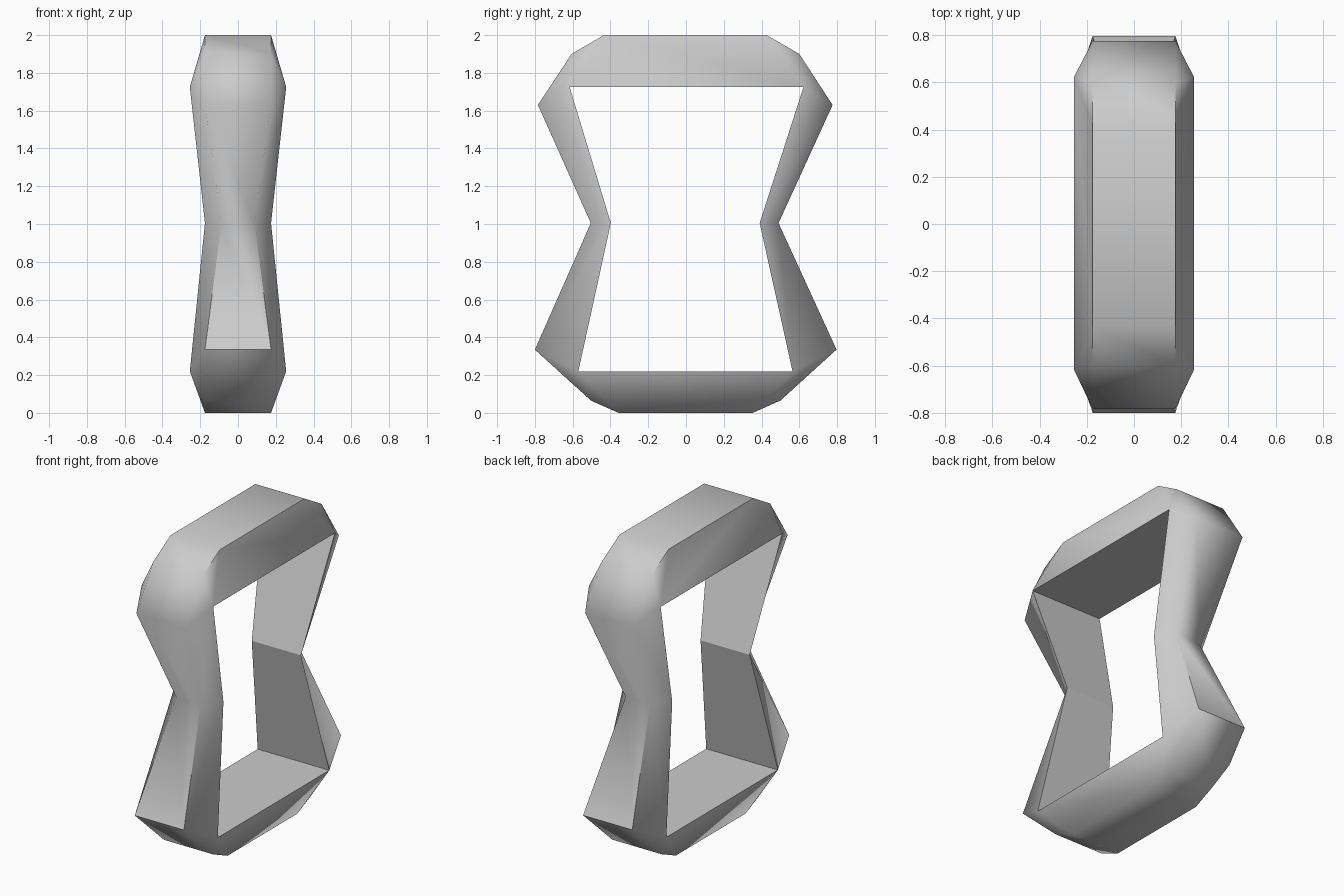
import bpy, bmesh, math

if "Cube" in bpy.data.objects:
    bpy.data.objects.remove(bpy.data.objects["Cube"])

# Right-hand and left-hand outlines (y, z, half width), paired outer corners -> inner corner
# Each group: (outer points fanning from one inner corner), inner corner
groups = [
    ([(0.427, 2.0, 0.175), (0.60, 1.90, 0.175), (0.776, 1.63, 0.175)], (0.622, 1.725, 0.255)),
    ([(0.49, 1.005, 0.087)], (0.39, 1.005, 0.175)),
    ([(0.797, 0.335, 0.175), (0.50, 0.065, 0.175), (0.353, 0.0, 0.175)], (0.564, 0.22, 0.255)),
    ([(-0.357, 0.0, 0.175), (-0.503, 0.065, 0.175), (-0.80, 0.335, 0.175)], (-0.57, 0.22, 0.255)),
    ([(-0.504, 1.005, 0.087)], (-0.398, 1.005, 0.175)),
    ([(-0.784, 1.63, 0.175), (-0.606, 1.90, 0.175), (-0.435, 2.0, 0.175)], (-0.616, 1.725, 0.255)),
]

bm = bmesh.new()


def pair(p):
    """Mirrored vertices on both sides of the frame."""
    return [bm.verts.new((s * p[2], p[0], p[1])) for s in (1, -1)]


corners = [([pair(p) for p in outer], pair(inner)) for outer, inner in groups]


def band(a, b, smooth=True):
    """Face running across the thickness between two vertex pairs."""
    bm.faces.new((a[0], b[0], b[1], a[1])).smooth = smooth


for i, (outer, inner) in enumerate(corners):
    next_outer, next_inner = corners[(i + 1) % len(corners)]
    # Corner fan: outer band and side triangles
    for a, b in zip(outer, outer[1:]):
        band(a, b)
        for s in (0, 1):
            bm.faces.new((a[s], b[s], inner[s])).smooth = True
    # Straight bar to the next corner
    band(outer[-1], next_outer[0])
    band(inner, next_inner, smooth=False)
    for s in (0, 1):
        bm.faces.new((outer[-1][s], next_outer[0][s], next_inner[s], inner[s])).smooth = True

bmesh.ops.recalc_face_normals(bm, faces=bm.faces)

# Keep the rims and tight corners crisp
for e in bm.edges:
    e.smooth = e.calc_face_angle(0) < math.radians(60)

mesh = bpy.data.meshes.new("waisted_frame")
bm.to_mesh(mesh)
bm.free()
frame = bpy.data.objects.new("waisted_frame", mesh)
bpy.context.collection.objects.link(frame)
